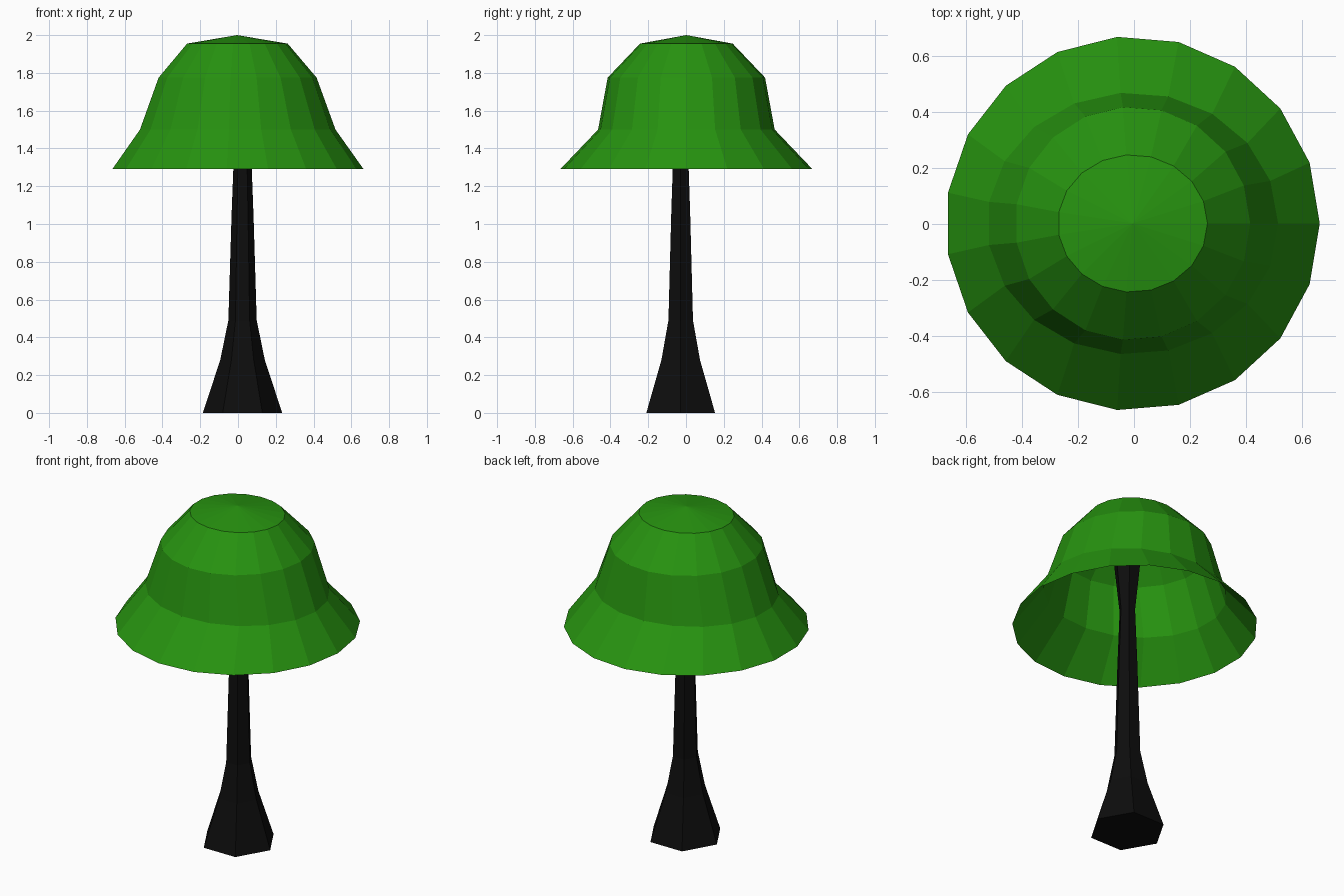
import bpy, bmesh
from math import sin, cos, tau

if "Cube" in bpy.data.objects:
    bpy.data.objects.remove(bpy.data.objects["Cube"])


def material(name, color):
    mat = bpy.data.materials.new(name)
    mat.diffuse_color = (*color, 1)
    mat.use_nodes = True
    mat.node_tree.nodes["Principled BSDF"].inputs["Base Color"].default_value = mat.diffuse_color
    return mat


def loft(name, sides, center, rings, mat, apex=None, capped=False):
    """Join rings of (z, x radius, y radius) into one flat-shaded skin."""
    bm = bmesh.new()
    cx, cy = center
    loops = [[bm.verts.new((cx + rx * cos(tau * i / sides),
                            cy + ry * sin(tau * i / sides), z))
              for i in range(sides)] for z, rx, ry in rings]
    for low, high in zip(loops, loops[1:]):
        for i in range(sides):
            j = (i + 1) % sides
            bm.faces.new((low[i], low[j], high[j], high[i]))
    if apex is not None:
        tip = bm.verts.new((cx, cy, apex))
        for i in range(sides):
            bm.faces.new((loops[-1][i], loops[-1][(i + 1) % sides], tip))
    if capped:
        bm.faces.new(loops[0][::-1])
        bm.faces.new(loops[-1])
    mesh = bpy.data.meshes.new(name)
    bm.to_mesh(mesh)
    bm.free()
    mesh.materials.append(mat)
    obj = bpy.data.objects.new(name, mesh)
    bpy.context.collection.objects.link(obj)
    return obj


leaf = material("leaf_green", (0.02, 0.29, 0.005))
bark = material("dark_bark", (0.004, 0.004, 0.004))

# Canopy: open-bottomed 19-sided bell with a shallow pointed top
loft("canopy", 19, (-0.005, 0.002),
     [(1.29, 0.67, 0.67), (1.5, 0.521, 0.469),
      (1.775, 0.421, 0.418), (1.955, 0.268, 0.246)], leaf, apex=2.0)

# Trunk: hexagonal, flared at the foot and again inside the canopy
trunk_profile = [(0, 0.21), (0.28, 0.118), (0.49, 0.075),
                 (1.05, 0.058), (1.39, 0.045), (1.8, 0.088)]
loft("trunk", 6, (0.024, -0.028),
     [(z, r, r) for z, r in trunk_profile], bark, capped=True)
